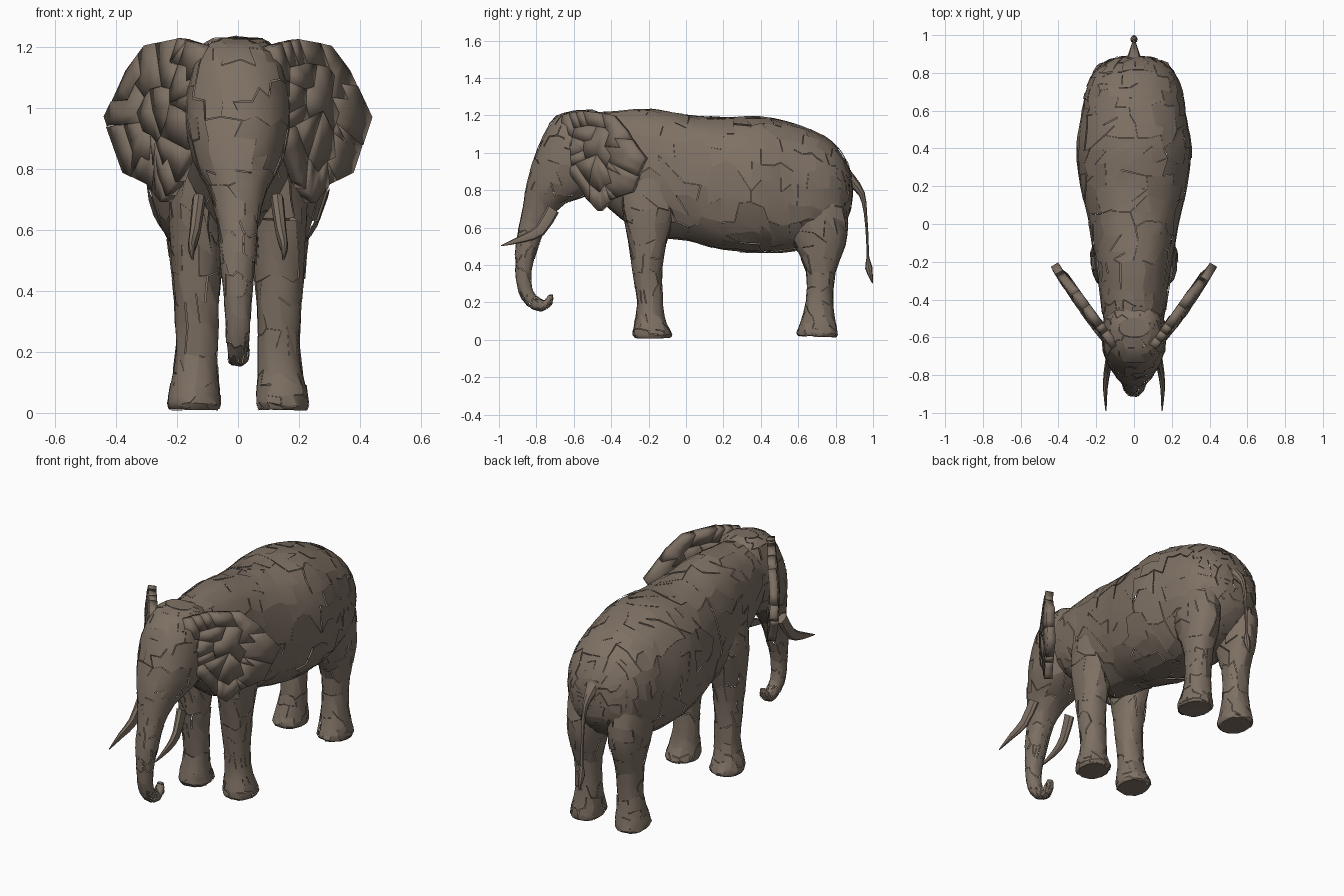
import bpy, bmesh, math, random
from mathutils import Vector, Matrix

random.seed(4)
cube = bpy.data.objects.get("Cube")
if cube:
    bpy.data.objects.remove(cube)

hide = bpy.data.materials.new("brown hide")
hide.use_nodes = True
hide.diffuse_color = (0.21, 0.165, 0.128, 1)
bsdf = hide.node_tree.nodes["Principled BSDF"]
bsdf.inputs["Base Color"].default_value = hide.diffuse_color
bsdf.inputs["Roughness"].default_value = 0.9


def crack(bm, count, jitter):
    """Split the skin into irregular plates and nudge each one."""
    faces = list(bm.faces)
    seeds = [f.calc_center_median() for f in random.sample(faces, min(count, len(faces)))]
    for f in faces:
        c = f.calc_center_median()
        f.material_index = min(range(len(seeds)), key=lambda i: (seeds[i] - c).length_squared)
    borders = [e for e in bm.edges if len({f.material_index for f in e.link_faces}) > 1]
    bmesh.ops.split_edges(bm, edges=borders)
    plates = {}
    for f in bm.faces:
        plates.setdefault(f.material_index, []).append(f)
        f.material_index = 0
    for group in plates.values():
        verts = list({v for f in group for v in f.verts})
        mid = sum((v.co for v in verts), Vector()) / len(verts)
        axis = Vector([random.uniform(-1, 1) for _ in range(3)]).normalized()
        turn = Matrix.Rotation(random.uniform(-jitter, jitter) * 7, 3, axis)
        shift = Vector([random.uniform(-jitter, jitter) for _ in range(3)]) * 0.5
        for v in verts:
            v.co = mid + turn @ (v.co - mid) + shift


def finish(name, bm, angle=40):
    mesh = bpy.data.meshes.new(name)
    bm.to_mesh(mesh)
    bm.free()
    obj = bpy.data.objects.new(name, mesh)
    bpy.context.collection.objects.link(obj)
    mesh.materials.append(hide)
    bpy.ops.object.select_all(action='DESELECT')
    obj.select_set(True)
    bpy.context.view_layer.objects.active = obj
    bpy.ops.object.shade_smooth_by_angle(angle=math.radians(angle))
    return obj


def spline(rings, u):
    """Smooth ring at position u along the list."""
    u = max(0, min(u, len(rings) - 1))
    i = min(int(u), len(rings) - 2)
    t = u - i
    four = (rings[max(i - 1, 0)], rings[i], rings[i + 1], rings[min(i + 2, len(rings) - 1)])
    return [0.5 * (2*q + (r-p)*t + (2*p-5*q+4*r-s)*t*t + (3*q-p-3*r+s)*t**3)
            for p, q, r, s in zip(*four)]


def loft(name, rings, plates=0, sides=20, steps=2, jitter=0.005, square=0.88):
    """Skin rings given as (y, z of one edge, y, z of the other, x centre, half width)."""
    bm = bmesh.new()
    loops = []
    last = (len(rings) - 1) * steps
    wander = 0.3 if plates else 0
    for i in range(last + 1):
        loop = []
        for k in range(sides):
            du = random.uniform(-wander, wander) if 0 < i < last else 0
            y1, z1, y2, z2, x, w = spline(rings, (i + du) / steps)
            t = 2 * math.pi * (k + random.uniform(-wander, wander)) / sides
            c, s = [math.copysign(abs(a) ** square, a) for a in (math.cos(t), math.sin(t))]
            loop.append(bm.verts.new((x + w * s, (y1+y2)/2 + c*(y1-y2)/2,
                                      (z1+z2)/2 + c*(z1-z2)/2)))
        loops.append(loop)
    for a, b in zip(loops, loops[1:]):
        for k in range(sides):
            n = (k + 1) % sides
            if plates and random.random() < .5:
                bm.faces.new((a[k], a[n], b[n]))
                bm.faces.new((a[k], b[n], b[k]))
            else:
                bm.faces.new((a[k], a[n], b[n], b[k]))
    bm.faces.new(loops[0][::-1])
    bm.faces.new(loops[-1])
    bmesh.ops.recalc_face_normals(bm, faces=bm.faces)
    if plates:
        crack(bm, plates, jitter)
    return finish(name, bm)


# Body, from neck to rump
loft("body", [
    (-.52, 1.21, -.50, .78, 0, .16), (-.36, 1.225, -.34, .64, 0, .185),
    (-.20, 1.235, -.20, .55, 0, .205), (0, 1.205, 0, .53, 0, .24),
    (.20, 1.19, .20, .48, 0, .285), (.40, 1.195, .40, .465, 0, .305),
    (.57, 1.16, .55, .47, 0, .28), (.71, 1.105, .68, .50, 0, .26),
    (.81, 1.03, .79, .56, 0, .215), (.875, .92, .87, .66, 0, .13),
    (.89, .82, .89, .76, 0, .03)], plates=140, sides=24, steps=3)

# Head running down into the curled trunk
loft("head_and_trunk", [
    (-.60, 1.225, -.50, 1.23, 0, .08), (-.70, 1.19, -.42, 1.19, 0, .13),
    (-.77, 1.08, -.40, 1.08, 0, .165), (-.815, .96, -.40, .93, 0, .17),
    (-.85, .84, -.46, .80, 0, .145), (-.865, .75, -.64, .73, 0, .10),
    (-.885, .64, -.74, .62, 0, .07), (-.91, .51, -.795, .48, 0, .058),
    (-.913, .38, -.825, .37, 0, .047), (-.897, .26, -.82, .28, 0, .041),
    (-.85, .183, -.80, .235, 0, .037), (-.775, .153, -.765, .21, 0, .034),
    (-.715, .195, -.75, .22, 0, .028), (-.71, .24, -.735, .24, 0, .018)],
    plates=80)

# Ear outline as x, z; the sheet sweeps backwards as it goes outwards
EAR = [(.10, 1.20), (.18, 1.225), (.29, 1.20), (.35, 1.12), (.42, .97), (.39, .88),
       (.36, .79), (.28, .75), (.235, .69), (.19, .76), (.13, .92), (.10, 1.06)]


def ear(name, side):
    bm = bmesh.new()
    mid = Vector((.26, 0, .99))
    rim = [bm.verts.new((x, 0, z)) for x, z in EAR]
    centre = bm.verts.new(mid)
    for k in range(len(EAR)):
        bm.faces.new((rim[k], rim[(k + 1) % len(EAR)], centre))
    bmesh.ops.subdivide_edges(bm, edges=bm.edges, cuts=2, use_grid_fill=True)
    for v in bm.verts:
        away = (v.co - mid).length
        v.co.y = -.51 + (v.co.x - .20) * 1.4 - .04 * max(0, 1 - (away / .2) ** 2)
    bmesh.ops.recalc_face_normals(bm, faces=bm.faces)
    crack(bm, 16, .004)
    for v in bm.verts:
        v.co.x *= side
    obj = finish(name, bm, 40)
    solid = obj.modifiers.new("thickness", 'SOLIDIFY')
    solid.thickness = .045
    solid.offset = 0


# Paired parts
for side, label in ((1, "left"), (-1, "right")):
    ear(label + "_ear", side)
    loft(label + "_front_leg", [
        (-.36, .86, -.04, .86, side * .12, .085), (-.34, .70, -.055, .70, side * .135, .095),
        (-.31, .53, -.10, .53, side * .135, .085), (-.285, .37, -.125, .37, side * .135, .074),
        (-.26, .19, -.125, .19, side * .135, .069), (-.275, .09, -.105, .09, side * .142, .081),
        (-.285, .03, -.075, .03, side * .145, .089), (-.27, .01, -.09, .01, side * .145, .08)],
        plates=40, sides=14)
    loft(label + "_hind_leg", [
        (.52, .82, .83, .82, side * .13, .09), (.53, .64, .865, .64, side * .135, .10),
        (.58, .50, .85, .50, side * .135, .09), (.64, .37, .80, .37, side * .135, .074),
        (.64, .20, .785, .20, side * .135, .069), (.61, .09, .80, .09, side * .142, .081),
        (.59, .035, .81, .03, side * .145, .087), (.61, .02, .80, .015, side * .145, .08)],
        plates=40, sides=14)
    loft(label + "_tusk", [
        (-.74, .72, -.68, .68, side * .128, .022), (-.80, .61, -.76, .56, side * .142, .018),
        (-.88, .56, -.87, .52, side * .152, .012), (-.99, .505, -.99, .50, side * .148, .003)],
        sides=8)

# Tail with a tuft at the end
loft("tail", [
    (.84, .95, .83, .85, 0, .05), (.90, .88, .87, .82, 0, .035), (.955, .79, .925, .77, 0, .017),
    (.968, .68, .95, .68, 0, .011), (.976, .55, .962, .55, 0, .009),
    (.98, .44, .965, .44, 0, .009), (.996, .39, .958, .38, 0, .02),
    (1.0, .30, .99, .31, 0, .005)], sides=8, square=1)
